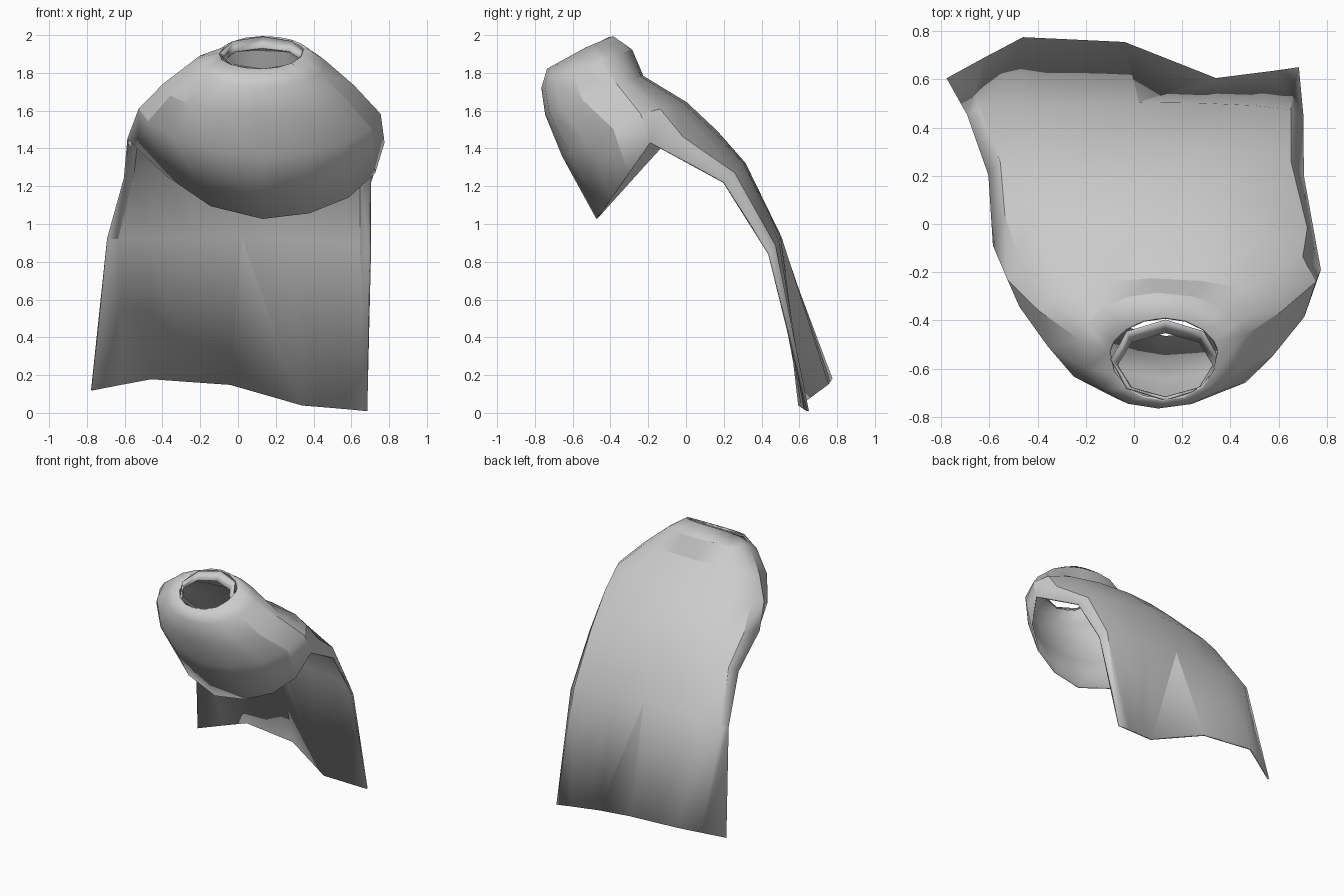
import bpy, bmesh, math
from mathutils import Vector as V

if "Cube" in bpy.data.objects:
    bpy.data.objects.remove(bpy.data.objects["Cube"])

COLS = 8

# Shoulder lines: where front bib and back drape meet (left, right)
left = [(-.10, -.53, 1.90), (-.22, -.48, 1.87), (-.39, -.36, 1.74), (-.52, -.23, 1.61), (-.58, -.09, 1.45)]
right = [(.35, -.53, 1.93), (.46, -.46, 1.86), (.61, -.36, 1.73), (.75, -.24, 1.58), (.77, -.19, 1.43)]
# Centre lines of the bib and of the back
front_mid = [(.12, -.73, 1.82), (.10, -.76, 1.72), (.10, -.74, 1.58), (.12, -.65, 1.36), (.13, -.47, 1.03)]
back_mid = [(.13, -.39, 1.99), (.10, -.29, 1.92), (.08, -.23, 1.78), (.05, 0, 1.64), (.05, .16, 1.49)]
# The drape carries on below the arm openings
drape_left = [(-.60, .20, 1.24), (-.69, .45, .92)]
drape_right = [(.70, .20, 1.22), (.70, .44, .84)]
drape_mid = [(.03, .31, 1.32), (.02, .50, .93)]
# Fullness of each row (small = boxy, large = pinched): bib left, bib right, back
full_left = [.9, .9, 1.0, 1.4, 2.2]
full_right = [.9, .8, .75, 1.1, .95]
full_back = [1.2, 1.1, 1.1, .9, .75, .75, .75]
# Pleated bottom hem: the gap from -.04 to .34 is one wide triangular pleat
hem = [(-.775, .60, .12), (-.62, .685, .15), (-.46, .77, .18), (-.25, .76, .165), (-.04, .75, .15),
       (.34, .60, .04), (.46, .615, .03), (.58, .63, .02), (.685, .645, .01)]


def arc_row(l, m, r, full_l, full_r):
    """Row of points bulging from side to side through the centre point."""
    l, m, r = V(l), V(m), V(r)
    row = []
    for i in range(COLS + 1):
        t = -math.pi / 2 + math.pi * i / COLS
        side, power = (l, full_l) if t < 0 else (r, full_r)
        p = side.lerp(m, max(0, math.cos(t)) ** power)
        p.x = m.x + (side.x - m.x) * abs(math.sin(t))
        row.append(p)
    return row


def skin(bm, rows, closed=False, split=False):
    grid = [[bm.verts.new(p) for p in row] for row in rows]
    n = len(rows[0])
    for a, b in zip(grid, grid[1:]):
        for i in range(n if closed else n - 1):
            j = (i + 1) % n
            if split:
                bm.faces.new((a[i], b[j], b[i]))
                bm.faces.new((a[i], a[j], b[j]))
            else:
                bm.faces.new((a[i], a[j], b[j], b[i]))


def finish(name, bm, thickness):
    bmesh.ops.remove_doubles(bm, verts=bm.verts, dist=.002)
    bmesh.ops.recalc_face_normals(bm, faces=bm.faces)
    mesh = bpy.data.meshes.new(name)
    bm.to_mesh(mesh)
    bm.free()
    ob = bpy.data.objects.new(name, mesh)
    bpy.context.collection.objects.link(ob)
    mod = ob.modifiers.new("cloth_thickness", 'SOLIDIFY')
    mod.thickness = thickness
    mod.offset = 0
    bpy.ops.object.select_all(action='DESELECT')
    ob.select_set(True)
    bpy.context.view_layer.objects.active = ob
    bpy.ops.object.shade_smooth_by_angle(angle=math.radians(25))


# Cape: bib over the chest plus long pleated drape down the back
bm = bmesh.new()
skin(bm, [arc_row(*p) for p in zip(left, front_mid, right, full_left, full_right)])
back = [arc_row(*p) for p in zip(left + drape_left, back_mid + drape_mid, right + drape_right,
                                 full_back, full_back)]
skin(bm, back)
skin(bm, [back[-1], [V(h) for h in hem]], split=True)
finish("cape", bm, .012)

# Collar lining: short band turned down inside the neck hole
bm = bmesh.new()
rings = []
for rx, ry, cy, cz, tilt in [(.225, .165, -.565, 1.905, .085), (.20, .135, -.585, 1.87, .06)]:
    angles = [math.tau * i / 8 for i in range(8)]
    rings.append([(.13 + rx * math.cos(a), cy + ry * math.sin(a), cz + tilt * math.sin(a)) for a in angles])
skin(bm, rings, closed=True)
finish("collar_lining", bm, .008)
